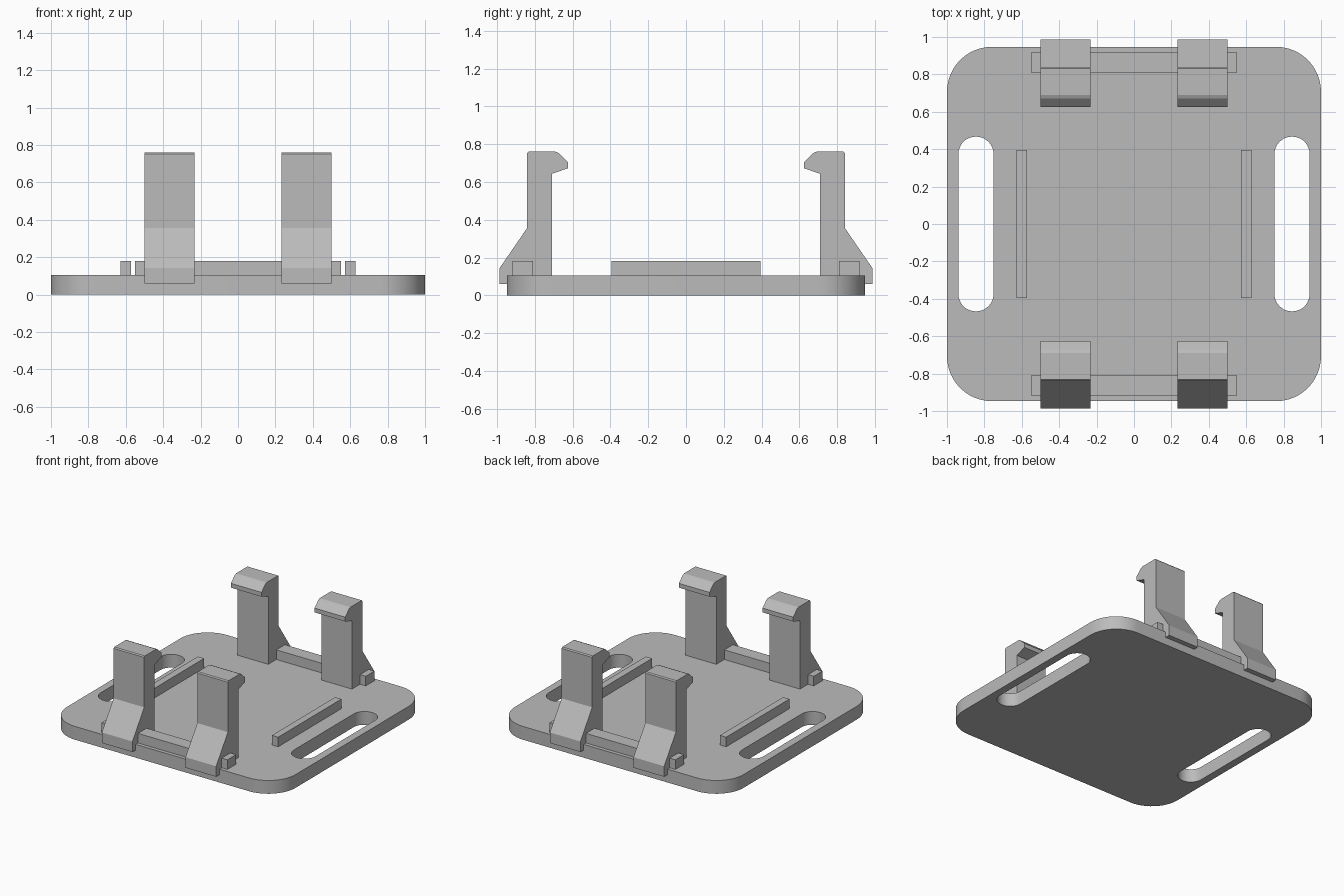
import bpy
import bmesh
import math
from mathutils import Vector

cube = bpy.data.objects.get("Cube")
if cube:
    bpy.data.objects.remove(cube, do_unlink=True)

GREY = (0.5, 0.5, 0.5, 1)
mat = bpy.data.materials.new("plain grey")
mat.use_nodes = True
mat.diffuse_color = GREY
mat.node_tree.nodes["Principled BSDF"].inputs["Base Color"].default_value = GREY


def prism(name, points, depth):
    """Extrude a closed outline of 3D points along a depth vector."""
    bm = bmesh.new()
    face = bm.faces.new([bm.verts.new(p) for p in points])
    ext = bmesh.ops.extrude_face_region(bm, geom=[face], use_keep_orig=True)
    moved = [v for v in ext["geom"] if isinstance(v, bmesh.types.BMVert)]
    bmesh.ops.translate(bm, verts=moved, vec=Vector(depth))
    bmesh.ops.recalc_face_normals(bm, faces=bm.faces)
    mesh = bpy.data.meshes.new(name)
    bm.to_mesh(mesh)
    bm.free()
    mesh.materials.append(mat)
    obj = bpy.data.objects.new(name, mesh)
    bpy.context.collection.objects.link(obj)
    return obj


def rounded(cx, half_x, half_y, radius, z, steps=12):
    """Outline of a rounded rectangle."""
    points = []
    for quarter, (sx, sy) in enumerate([(1, 1), (-1, 1), (-1, -1), (1, -1)]):
        for i in range(steps + 1):
            a = (quarter + i / steps) * math.pi / 2
            points.append((cx + sx * (half_x - radius) + radius * math.cos(a),
                           sy * (half_y - radius) + radius * math.sin(a), z))
    return points


def box(name, x0, x1, y0, y1, z0, z1):
    return prism(name, [(x0, y0, z0), (x1, y0, z0), (x1, y1, z0), (x0, y1, z0)],
                 (0, 0, z1 - z0))


def smooth(obj):
    bpy.ops.object.select_all(action="DESELECT")
    obj.select_set(True)
    bpy.context.view_layer.objects.active = obj
    bpy.ops.object.shade_smooth_by_angle(angle=math.radians(30))


# Base plate with two strap slots
TOP = 0.105
plate = prism("base_plate", rounded(0, 1, 0.947, 0.24, 0), (0, 0, TOP))
for side, sx in (("left", 1), ("right", -1)):
    cutter = prism(side + "_slot_cutter",
                   rounded(sx * 0.845, 0.094, 0.467, 0.0935, -0.1), (0, 0, 0.4))
    cutter.hide_render = True
    cutter.hide_set(True)
    cut = plate.modifiers.new(side + "_slot", "BOOLEAN")
    cut.operation = "DIFFERENCE"
    cut.solver = "EXACT"
    cut.object = cutter

# Bake the slots so the cutters can go
bpy.context.view_layer.objects.active = plate
for name in [m.name for m in plate.modifiers]:
    cutter = plate.modifiers[name].object
    bpy.ops.object.modifier_apply(modifier=name)
    bpy.data.objects.remove(cutter, do_unlink=True)
smooth(plate)

# Clip side profile as (outward distance, height)
CLIP = [(0.71, 0.06), (0.987, 0.06), (0.987, 0.143), (0.84, 0.357),
        (0.84, 0.752), (0.832, 0.76), (0.69, 0.76), (0.672, 0.752),
        (0.625, 0.706), (0.625, 0.672), (0.71, 0.643)]

for end, sy in (("back", 1), ("front", -1)):
    # Cross rail between the clips
    box(end + "_rail", -0.55, 0.55, *sorted((sy * 0.81, sy * 0.918)), 0.08, 0.181)
    for side, x0 in (("left", 0.232), ("right", -0.5)):
        prism(f"{end}_{side}_clip", [(x0, sy * y, z) for y, z in CLIP], (0.268, 0, 0))

# Side ribs beside the slots
for side, sx in (("left", 1), ("right", -1)):
    box(side + "_rib", *sorted((sx * 0.573, sx * 0.628)), -0.395, 0.395, 0.08, 0.181)
